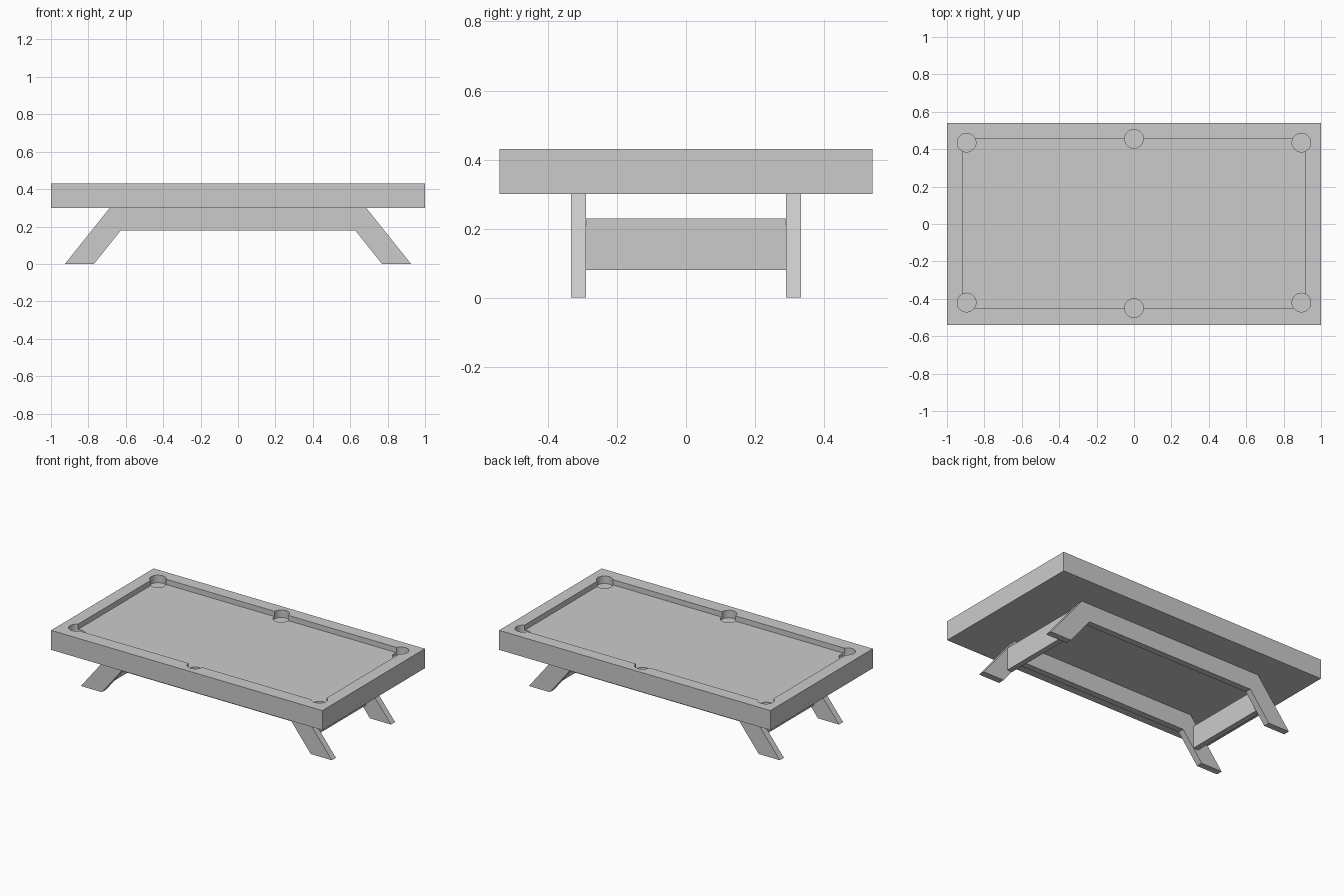
import bpy
import bmesh
from mathutils import Matrix

if "Cube" in bpy.data.objects:
    bpy.data.objects.remove(bpy.data.objects["Cube"])

grey = bpy.data.materials.new("plain grey")
grey.use_nodes = True
grey.diffuse_color = (0.6, 0.6, 0.6, 1)
grey.node_tree.nodes["Principled BSDF"].inputs["Base Color"].default_value = (0.6, 0.6, 0.6, 1)


def add_object(name, bm):
    bmesh.ops.recalc_face_normals(bm, faces=bm.faces)
    mesh = bpy.data.meshes.new(name)
    bm.to_mesh(mesh)
    bm.free()
    mesh.materials.append(grey)
    obj = bpy.data.objects.new(name, mesh)
    bpy.context.collection.objects.link(obj)
    return obj


def box(name, low, high):
    bm = bmesh.new()
    bmesh.ops.create_cube(bm, size=1)
    for v in bm.verts:
        v.co = [a if c < 0 else b for a, b, c in zip(low, high, v.co)]
    return add_object(name, bm)


def slab(name, profile, y0, y1):
    """Extrude an x-z outline from y0 to y1."""
    bm = bmesh.new()
    face = bm.faces.new([bm.verts.new((x, y0, z)) for x, z in profile])
    grown = bmesh.ops.extrude_face_region(bm, geom=[face])["geom"]
    moved = [g for g in grown if isinstance(g, bmesh.types.BMVert)]
    bmesh.ops.translate(bm, verts=moved, vec=(0, y1 - y0, 0))
    return add_object(name, bm)


def cylinder(name, x, y, z0, z1, radius):
    bm = bmesh.new()
    bmesh.ops.create_cone(bm, cap_ends=True, segments=40, radius1=radius, radius2=radius,
                          depth=z1 - z0, matrix=Matrix.Translation((x, y, (z0 + z1) / 2)))
    return add_object(name, bm)


TOP, UNDER = 0.43, 0.30
BED, POCKET_FLOOR = TOP - 0.035, TOP - 0.05
LEG_IN, LEG_OUT = 0.29, 0.333
SLOPE = 0.8          # sideways lean of the legs per unit of height
FOOT_IN, FOOT_OUT = 0.77, 0.925

# Table body with a sunken bed and six round pockets
body = box("table_body", (-1, -0.54, UNDER), (1, 0.54, TOP))
cutters = [box("bed_cutter", (-0.917, -0.448, BED), (0.917, 0.457, 0.6))]
for x in (-0.895, 0, 0.895):
    back, front = (0.455, -0.45) if x == 0 else (0.435, -0.42)
    for y in (back, front):
        cutters.append(cylinder("pocket_cutter", x, y, POCKET_FLOOR, 0.6, 0.05))
for cutter in cutters:
    cut = body.modifiers.new(cutter.name, 'BOOLEAN')
    cut.operation = 'DIFFERENCE'
    cut.solver = 'EXACT'
    cut.object = cutter

# Bake the cuts, then drop the cutters
depsgraph = bpy.context.evaluated_depsgraph_get()
carved = bpy.data.meshes.new_from_object(body.evaluated_get(depsgraph))
body.modifiers.clear()
body.data = carved
for cutter in cutters:
    bpy.data.objects.remove(cutter)
bpy.ops.object.select_all(action='DESELECT')
body.select_set(True)
bpy.context.view_layer.objects.active = body
bpy.ops.object.shade_smooth_by_angle()

# Splayed legs
for sx, side in ((1, "left"), (-1, "right")):
    for sy, end in ((-1, "front"), (1, "back")):
        lean = SLOPE * UNDER
        outline = [(sx * FOOT_IN, 0), (sx * FOOT_OUT, 0),
                   (sx * (FOOT_OUT - lean), UNDER), (sx * (FOOT_IN - lean), UNDER)]
        slab(f"{end}_{side}_leg", outline, sy * LEG_IN, sy * LEG_OUT)

    # Upright panel joining the two legs at each end
    low_x, high_x = sorted((sx * 0.705, sx * 0.742))
    box(f"{side}_cross_panel", (low_x, -LEG_IN, 0.08), (high_x, LEG_IN, 0.23))

# Long rails between the legs
RAIL_LOW = 0.18
for sy, end in ((-1, "front"), (1, "back")):
    low_end, high_end = (FOOT_IN - SLOPE * z for z in (RAIL_LOW, UNDER))
    outline = [(-low_end, RAIL_LOW), (low_end, RAIL_LOW), (high_end, UNDER), (-high_end, UNDER)]
    slab(f"{end}_rail", outline, sy * LEG_IN, sy * LEG_OUT)
